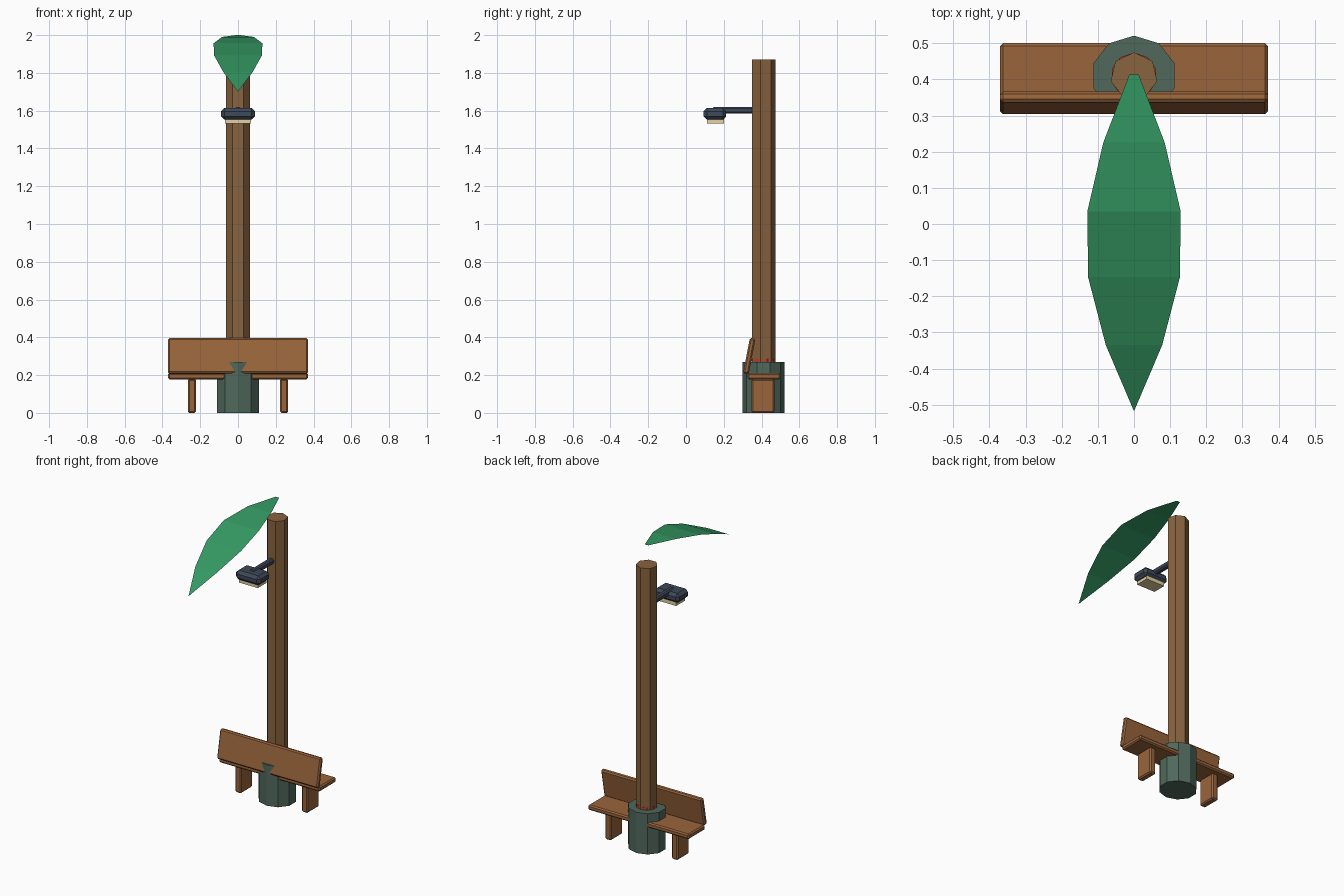
import bpy, math

if "Cube" in bpy.data.objects:
    bpy.data.objects.remove(bpy.data.objects["Cube"])


def material(name, rgb):
    m = bpy.data.materials.new(name)
    m.diffuse_color = (*rgb, 1)
    m.use_nodes = True
    m.node_tree.nodes["Principled BSDF"].inputs["Base Color"].default_value = m.diffuse_color
    return m


WOOD = material("bench_wood", (0.32, 0.13, 0.045))
BARK = material("pole_wood", (0.25, 0.125, 0.05))
GREEN = material("planter_green", (0.08, 0.14, 0.107))
LEAF = material("leaf_green", (0.035, 0.32, 0.125))
DARK = material("dark_metal", (0.05, 0.065, 0.1))
GLOW = material("lamp_cream", (0.8, 0.64, 0.36))
RED = material("red", (0.5, 0.05, 0.03))
CENTRE_Y = 0.41


def box(name, x, y, z, mat, bevel=0.008, tilt=0):
    """Bevelled box from (min, max) ranges; tilt turns it about x."""
    mid = [(a + b) / 2 for a, b in (x, y, z)]
    bpy.ops.mesh.primitive_cube_add(size=1, location=mid)
    o = bpy.context.object
    o.name = name
    o.scale = [b - a for a, b in (x, y, z)]
    bpy.ops.object.transform_apply(location=False, rotation=False, scale=True)
    o.rotation_euler.x = tilt
    if bevel:
        b = o.modifiers.new("bevel", 'BEVEL')
        b.width, b.segments = bevel, 1
    o.data.materials.append(mat)
    return o


def prism(name, sides, radius, y, z0, z1, mat, y_scale=1):
    """Upright prism with one corner pointing to +y."""
    ring = [(radius * math.sin(math.tau * i / sides),
             radius * math.cos(math.tau * i / sides) * y_scale) for i in range(sides)]
    verts = [(a, b + y, z0) for a, b in ring] + [(a, b + y, z1) for a, b in ring]
    faces = [tuple(range(sides)), tuple(range(2 * sides - 1, sides - 1, -1))]
    for i in range(sides):
        j = (i + 1) % sides
        faces.append((j, i, sides + i, sides + j))
    return mesh(name, verts, faces, mat)


def mesh(name, verts, faces, mat):
    me = bpy.data.meshes.new(name)
    me.from_pydata(verts, [], faces)
    me.materials.append(mat)
    o = bpy.data.objects.new(name, me)
    bpy.context.collection.objects.link(o)
    return o


# pole and planter
prism("pole", 7, 0.066, CENTRE_Y - 0.001, 0.002, 1.87, BARK)
prism("planter", 10, 0.118, CENTRE_Y, 0, 0.27, GREEN, 0.94)
prism("planter_core", 10, 0.064, CENTRE_Y, 0.004, 0.287, RED)

# bench
box("seat", (-0.37, 0.37), (0.325, 0.5), (0.178, 0.212), WOOD)
box("backrest", (-0.37, 0.37), (0.32, 0.35), (0.206, 0.396), WOOD, tilt=-0.19)
for side, name in ((-1, "left_leg"), (1, "right_leg")):
    c = side * 0.244
    box(name, (c - 0.022, c + 0.022), (0.347, 0.469), (0, 0.18), WOOD)

# lamp on its arm
box("lamp_arm", (-0.018, 0.018), (0.14, 0.37), (1.585, 1.62), DARK, 0.008)
box("lamp_head", (-0.09, 0.09), (0.092, 0.213), (1.552, 1.614), DARK, 0.018)
box("lamp_panel", (-0.068, 0.068), (0.11, 0.2), (1.532, 1.56), GLOW, 0)

# drooping leaf: rows of (half width, y, z), ending in a point
rows = [(0.013, 0.413, 2.0), (0.085, 0.225, 1.99), (0.129, 0.035, 1.957),
        (0.127, -0.147, 1.893), (0.078, -0.335, 1.805)]
verts = [(s * w, y, z) for w, y, z in rows for s in (-1, 1)] + [(0, -0.518, 1.70)]
faces = [(2 * i, 2 * i + 2, 2 * i + 3, 2 * i + 1) for i in range(4)] + [(8, 10, 9)]
mesh("leaf", verts, faces, LEAF)
